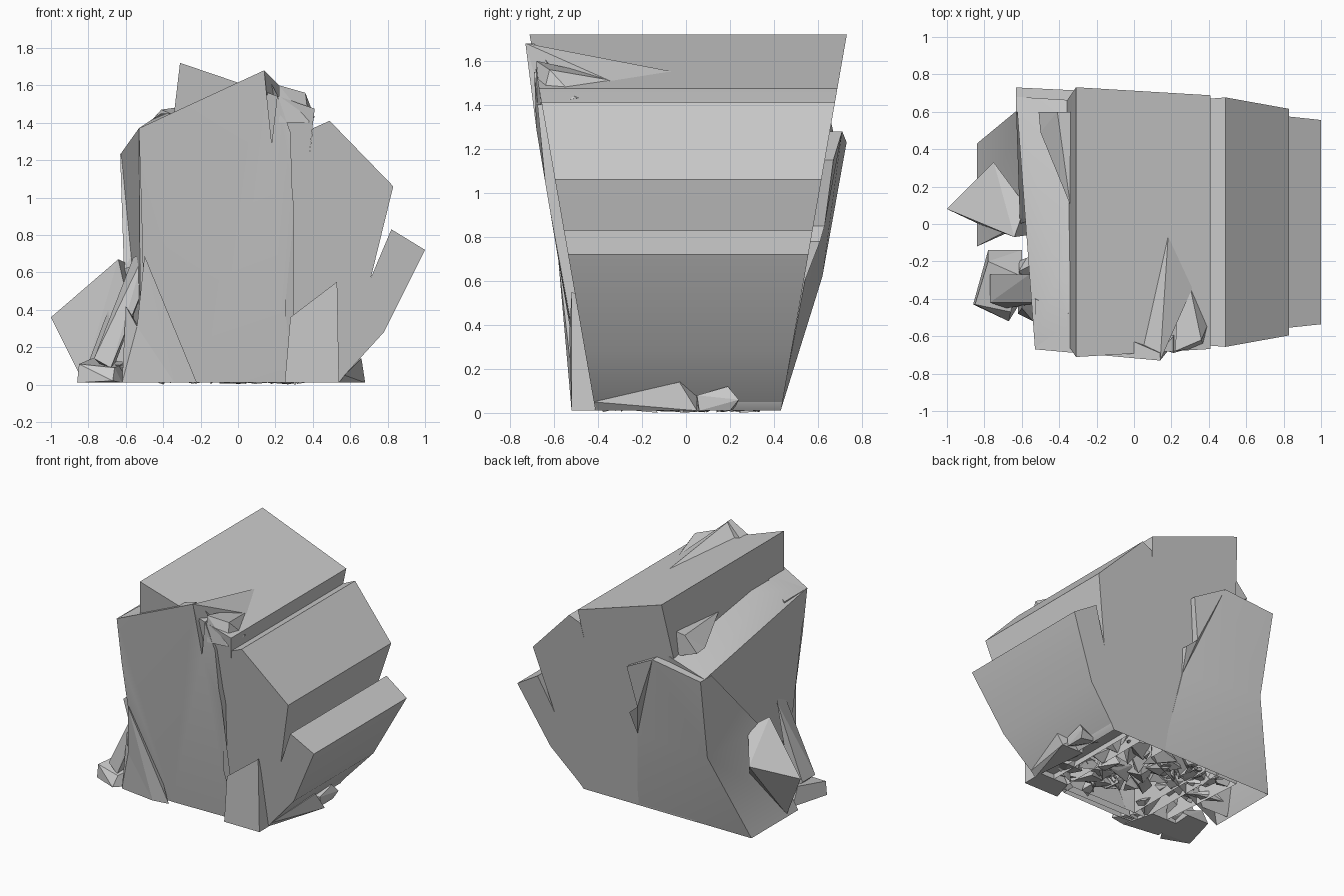
import bpy, bmesh, random

random.seed(4)


def finish(name, bm, smooth=False):
    bmesh.ops.recalc_face_normals(bm, faces=bm.faces)
    if smooth:  # slabs are open underneath, where the rubble shows
        base = [f for f in bm.faces if all(v.co.z < 0.02 for v in f.verts)]
        bmesh.ops.delete(bm, geom=base, context='FACES')
    mesh = bpy.data.meshes.new(name)
    bm.to_mesh(mesh)
    bm.free()
    ob = bpy.data.objects.new(name, mesh)
    bpy.context.collection.objects.link(ob)
    if smooth:
        bpy.ops.object.select_all(action='DESELECT')
        bpy.context.view_layer.objects.active = ob
        ob.select_set(True)
        bpy.ops.object.shade_smooth_by_angle(angle=0.45)
    return ob


def slab(name, profile):
    """Loft an xz outline from front to back; depth tapers towards the base
    unless a point carries its own front and back y."""
    bm = bmesh.new()
    front, back = [], []
    for p in profile:
        x, z = p[:2]
        yf, yb = p[2:] if len(p) == 4 else (-0.41 - 0.175 * z, 0.43 + 0.175 * z)
        front.append(bm.verts.new((x, yf, z)))
        back.append(bm.verts.new((x, yb, z)))
    caps = [bm.faces.new(front), bm.faces.new(back)]
    n = len(profile)
    for i in range(n):
        j = (i + 1) % n
        bm.faces.new((front[i], front[j], back[j], back[i]))
    bmesh.ops.triangulate(bm, faces=caps)
    return finish(name, bm, smooth=True)


def chunk(name, points, open_base=False):
    """Convex angular rock fragment from x, y, z corners."""
    bm = bmesh.new()
    for p in points:
        bm.verts.new(p)
    bmesh.ops.convex_hull(bm, input=bm.verts)
    loose = [v for v in bm.verts if not v.link_faces]
    bmesh.ops.delete(bm, geom=loose, context='VERTS')
    bmesh.ops.dissolve_limit(bm, angle_limit=0.08, verts=bm.verts, edges=bm.edges)
    return finish(name, bm, smooth=open_base)


# Large leaning slabs, stepping down to the right
slab("crown_slab", [(-0.31, 1.72), (0.41, 1.475), (0.38, 1.22), (0.42, 0.8),
                    (0.42, 0.01), (-0.4, 0.01), (-0.36, 1.3)])
slab("right_slab", [(0.38, 1.22), (0.40, 1.37), (0.49, 1.41), (0.83, 1.06), (0.71, 0.57),
                    (0.57, 0.05), (0.54, 0.01), (0.3, 0.01), (0.3, 1.1)])
slab("right_ledge", [(0.71, 0.57), (0.82, 0.83), (1.0, 0.72), (0.78, 0.28),
                     (0.57, 0.05), (0.4, 0.05), (0.4, 0.5)])

# Front slab with its split peak
slab("front_slab", [(-0.53, 1.37, -0.67, -0.4), (0.14, 1.68, -0.73, -0.69),
                    (0.18, 1.29, -0.68, -0.4), (0.21, 1.55, -0.69, -0.6),
                    (0.28, 1.35, -0.67, -0.4), (0.29, 1.05, -0.64, -0.4),
                    (0.30, 0.93, -0.62, -0.4), (0.25, 0.4, -0.53, -0.4),
                    (0.30, 0.05, -0.46, -0.35), (0.25, 0.01, -0.45, -0.35),
                    (-0.22, 0.01, -0.46, -0.35), (-0.5, 0.01, -0.44, -0.35),
                    (-0.51, 0.7, -0.57, -0.4), (-0.52, 1.05, -0.63, -0.4)])
chunk("peak_wedge", [(0.14, -0.73, 1.68), (0.19, 0.05, 1.53), (0.11, -0.43, 1.57),
                     (0.34, -0.28, 1.48), (0.03, -0.69, 1.59), (0.15, -0.7, 1.55),
                     (0.18, -0.4, 1.61)])
chunk("crest_chip", [(0.22, -0.68, 1.60), (0.36, -0.62, 1.56), (0.41, -0.5, 1.43),
                     (0.38, -0.66, 1.40), (0.22, -0.68, 1.40), (0.25, -0.1, 1.47)])

# Left shoulder and flaring back slab
chunk("left_shoulder", [(-0.53, -0.66, 1.37), (-0.33, -0.68, 1.45), (-0.41, -0.28, 1.45),
                        (-0.33, -0.28, 1.45), (-0.63, 0.68, 1.23), (-0.3, 0.66, 1.32),
                        (-0.52, -0.42, 0.01), (-0.58, 0.4, 0.01), (-0.3, 0.4, 0.01),
                        (-0.3, -0.4, 0.01), (-0.59, 0.56, 0.65)], open_base=True)
chunk("shoulder_flake", [(-0.41, 0.6, 1.47), (-0.34, 0.6, 1.48), (-0.51, 0.6, 1.36),
                         (-0.5, 0.49, 1.36), (-0.34, 0.1, 1.44), (-0.35, 0.6, 1.3)])
slab("back_slab", [(-0.63, 1.23, 0.6, 0.73), (-0.22, 1.28, 0.6, 0.71),
                   (0.02, 1.15, 0.5, 0.67), (-0.04, 0.85, 0.4, 0.63),
                   (0.04, 0.78, 0.3, 0.61), (0.02, 0.6, 0.2, 0.54),
                   (0.1, 0.01, 0.3, 0.43), (-0.84, 0.01, -0.12, 0.43),
                   (-0.61, 0.62, 0.0, 0.62)])

# Lower shards leaning on the base
chunk("left_block", [(-1.0, 0.08, 0.36), (-0.75, 0.33, 0.48), (-0.58, 0.1, 0.64),
                     (-0.64, -0.07, 0.67), (-0.83, 0.0, 0.02), (-0.5, -0.05, 0.05)])
chunk("front_right_shard", [(0.53, -0.52, 0.55), (0.28, -0.53, 0.36), (0.25, -0.52, 0.01),
                            (0.54, -0.52, 0.01), (0.5, -0.4, 0.5), (0.3, -0.35, 0.01),
                            (0.54, -0.35, 0.01)])
chunk("front_left_shard", [(-0.5, -0.58, 0.69), (-0.54, -0.52, 0.31), (-0.34, -0.52, 0.01),
                           (-0.22, -0.5, 0.01), (-0.4, -0.35, 0.05), (-0.5, -0.4, 0.6)])
chunk("low_left_shard", [(-0.6, -0.45, 0.42), (-0.54, -0.52, 0.31), (-0.34, -0.52, 0.01),
                         (-0.62, -0.48, 0.01), (-0.6, -0.28, 0.4), (-0.62, -0.28, 0.01),
                         (-0.4, -0.28, 0.01)])
chunk("leaning_splinter", [(-0.5, -0.42, 0.7), (-0.48, -0.42, 0.58), (-0.77, -0.42, 0.14),
                           (-0.68, -0.45, 0.09), (-0.56, -0.27, 0.68), (-0.77, -0.27, 0.14),
                           (-0.68, -0.27, 0.05)])
chunk("left_base_stone", [(-0.85, -0.43, 0.11), (-0.66, -0.47, 0.09), (-0.62, -0.44, 0.01),
                          (-0.86, -0.43, 0.01), (-0.67, -0.52, 0.02), (-0.78, -0.2, 0.14),
                          (-0.6, -0.28, 0.12), (-0.78, -0.14, 0.01), (-0.6, -0.14, 0.01)])
chunk("right_base_stone", [(0.57, -0.42, 0.05), (0.66, -0.03, 0.14), (0.68, 0.05, 0.01),
                           (0.54, -0.4, 0.01), (0.5, 0.05, 0.14), (0.5, 0.05, 0.01)])
chunk("right_base_pebble", [(0.5, 0.04, 0.07), (0.64, 0.05, 0.08), (0.64, 0.19, 0.12),
                            (0.66, 0.24, 0.06), (0.64, 0.2, 0.01), (0.64, 0.06, 0.01),
                            (0.5, 0.22, 0.02)])

# Broken rubble packed into the underside
for i in range(60):
    cx, cy = random.uniform(-0.58, 0.45), random.uniform(-0.32, 0.32)
    pts = [(cx + random.uniform(-0.12, 0.12), cy + random.uniform(-0.1, 0.1),
            random.uniform(0.0, 0.14)) for _ in range(7)]
    chunk(f"underside_rubble_{i + 1}", pts)
